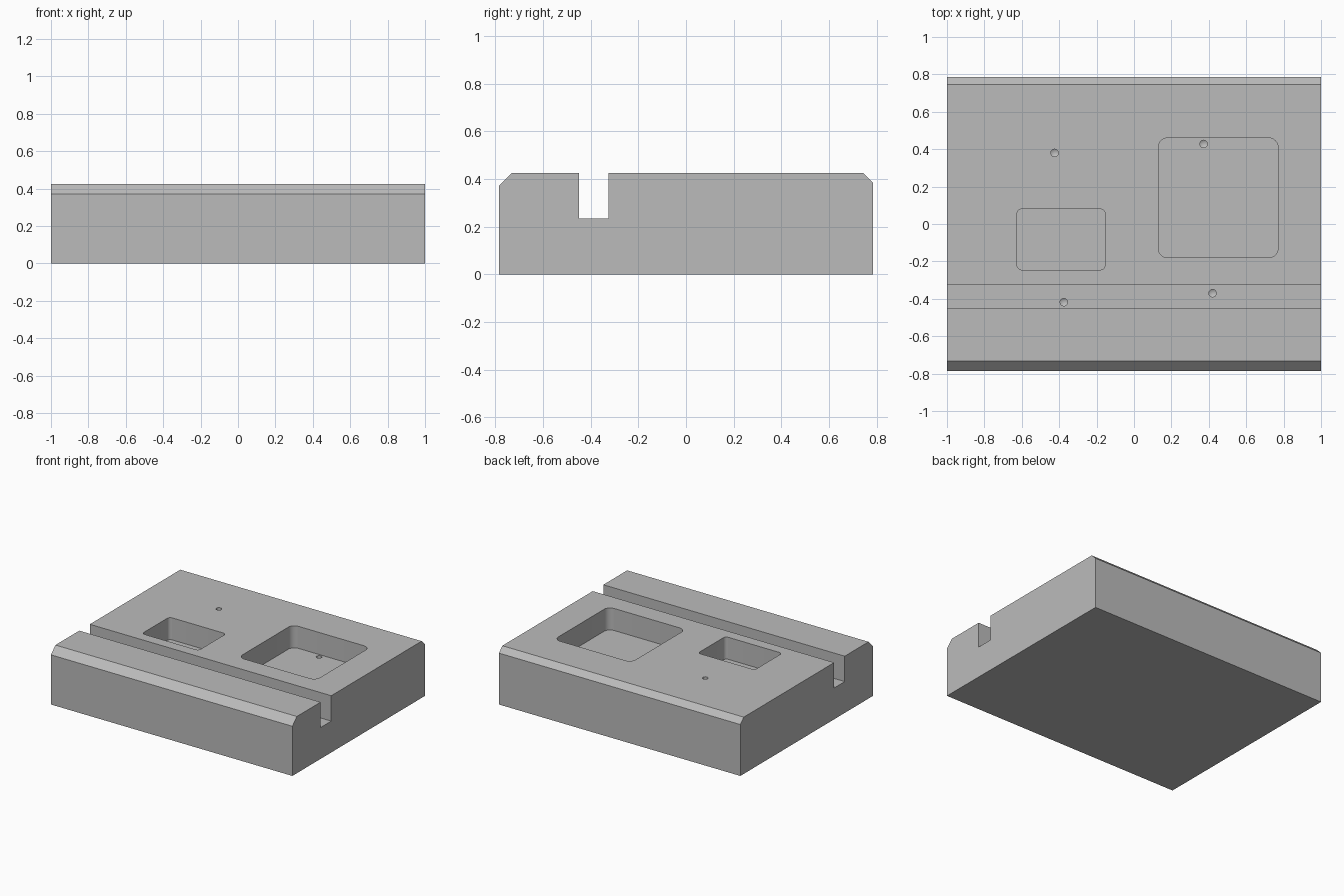
import bpy, bmesh
from math import cos, sin, pi, radians

cube = bpy.data.objects.get("Cube")
if cube:
    bpy.data.objects.remove(cube, do_unlink=True)

HALF_X, HALF_Y, TOP = 1.0, 0.785, 0.425
SLOT_FLOOR, POCKET_FLOOR = 0.235, 0.26

grey = bpy.data.materials.new("machined_grey")
grey.use_nodes = True
colour = (0.5, 0.5, 0.5, 1)
grey.diffuse_color = colour
grey.node_tree.nodes["Principled BSDF"].inputs["Base Color"].default_value = colour


def finish(name, bm):
    bmesh.ops.recalc_face_normals(bm, faces=bm.faces)
    mesh = bpy.data.meshes.new(name)
    bm.to_mesh(mesh)
    bm.free()
    mesh.materials.append(grey)
    obj = bpy.data.objects.new(name, mesh)
    bpy.context.collection.objects.link(obj)
    return obj


def extrude(name, points, offset):
    """Closed prism from one outline."""
    bm = bmesh.new()
    face = bm.faces.new([bm.verts.new(p) for p in points])
    result = bmesh.ops.extrude_face_region(bm, geom=[face], use_keep_orig=True)
    moved = [v for v in result["geom"] if isinstance(v, bmesh.types.BMVert)]
    bmesh.ops.translate(bm, verts=moved, vec=offset)
    return finish(name, bm)


def rounded_pocket(name, x0, x1, y0, y1, r, steps=8):
    corners = [(x1 - r, y1 - r), (x0 + r, y1 - r), (x0 + r, y0 + r), (x1 - r, y0 + r)]
    pts = []
    for q, (cx, cy) in enumerate(corners):
        for i in range(steps + 1):
            a = (q + i / steps) * pi / 2
            pts.append((cx + r * cos(a), cy + r * sin(a), POCKET_FLOOR))
    return extrude(name, pts, (0, 0, 0.4))


def drill(name, x, y, floor, r=0.02, depth=0.1, sides=24):
    """Round hole cutter with a conical tip."""
    bm = bmesh.new()
    tip = bm.verts.new((x, y, floor - depth - r * 0.6))
    rings = [[bm.verts.new((x + r * cos(2 * pi * i / sides),
                            y + r * sin(2 * pi * i / sides), z))
              for i in range(sides)] for z in (floor - depth, 0.6)]
    low, high = rings
    bm.faces.new(high)
    for i in range(sides):
        j = (i + 1) % sides
        bm.faces.new((low[i], low[j], high[j], high[i]))
        bm.faces.new((tip, low[j], low[i]))
    return finish(name, bm)


# Block with chamfered edges and a cross slot, as one side profile
profile = [(-HALF_Y, 0), (HALF_Y, 0), (HALF_Y, 0.385), (0.745, TOP),
           (-0.325, TOP), (-0.325, SLOT_FLOOR), (-0.45, SLOT_FLOOR), (-0.45, TOP),
           (-0.732, TOP), (-HALF_Y, 0.372)]
block = extrude("base_block", [(-HALF_X, y, z) for y, z in profile], (2 * HALF_X, 0, 0))

# Pockets and drilled holes
cutters = [
    rounded_pocket("large_pocket", 0.13, 0.77, -0.18, 0.46, 0.05),
    rounded_pocket("small_pocket", -0.625, -0.155, -0.245, 0.08, 0.025),
    drill("top_hole", -0.425, 0.38, TOP),
    drill("pocket_hole", 0.372, 0.428, POCKET_FLOOR),
    drill("slot_hole_right", -0.375, -0.418, SLOT_FLOOR),
    drill("slot_hole_left", 0.42, -0.37, SLOT_FLOOR),
]

bpy.ops.object.select_all(action="DESELECT")
bpy.context.view_layer.objects.active = block
block.select_set(True)
for cutter in cutters:
    mod = block.modifiers.new(cutter.name, "BOOLEAN")
    mod.operation = "DIFFERENCE"
    mod.solver = "EXACT"
    mod.object = cutter
    bpy.ops.object.modifier_apply(modifier=mod.name)
    bpy.data.objects.remove(cutter, do_unlink=True)

bpy.ops.object.shade_smooth_by_angle(angle=radians(25))
